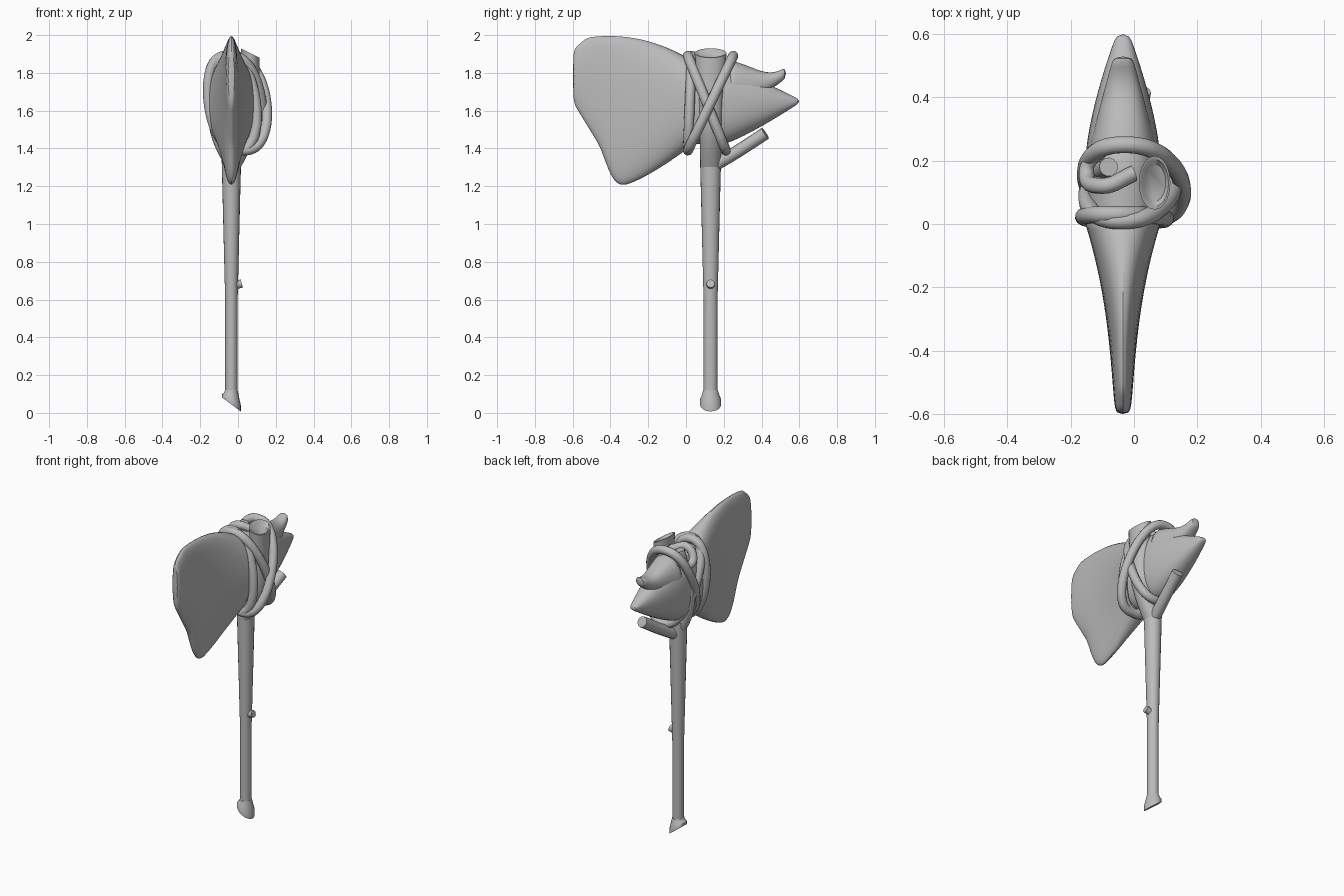
import bpy, bmesh, math
from mathutils import Vector

default_cube = bpy.data.objects.get("Cube")
if default_cube:
    bpy.data.objects.remove(default_cube)

SIDES = 20
MIDDLE = -.035   # x of the handle and stone
SHAFT_Y = .13    # y of the handle

grey = bpy.data.materials.new("plain grey")
grey.use_nodes = True
grey.diffuse_color = (.5, .5, .5, 1)
shader = grey.node_tree.nodes["Principled BSDF"]
shader.inputs["Base Color"].default_value = grey.diffuse_color


def add_object(name, data):
    part = bpy.data.objects.new(name, data)
    bpy.context.collection.objects.link(part)
    bpy.ops.object.select_all(action='DESELECT')
    part.select_set(True)
    bpy.context.view_layer.objects.active = part
    if part.type == 'CURVE':
        bpy.ops.object.convert(target='MESH')
        part = bpy.context.object
    part.data.materials.clear()
    part.data.materials.append(grey)
    bpy.ops.object.shade_smooth_by_angle(angle=math.radians(50))
    return part


def loft(name, rings):
    """Skin a list of equal rings and cap both ends."""
    bm = bmesh.new()
    rows = [[bm.verts.new(point) for point in ring] for ring in rings]
    for lower, upper in zip(rows, rows[1:]):
        for i in range(SIDES):
            j = (i + 1) % SIDES
            bm.faces.new((lower[i], lower[j], upper[j], upper[i]))
    bm.faces.new(rows[0])
    bm.faces.new(rows[-1])
    bmesh.ops.recalc_face_normals(bm, faces=bm.faces)
    mesh = bpy.data.meshes.new(name)
    bm.to_mesh(mesh)
    bm.free()
    return add_object(name, mesh)


def swell(value, power):
    """Push a sine or cosine outward, for squarer ovals."""
    return math.copysign(abs(value) ** power, value)


def oval(centre, across, along, power=1):
    """Ring about a centre, spanned by two half-axis vectors."""
    angles = [math.tau * i / SIDES for i in range(SIDES)]
    return [Vector(centre) + Vector(across) * swell(math.cos(a), power)
            + Vector(along) * swell(math.sin(a), power) for a in angles]


def stone(name, start, end, steps, section):
    """Rounded sections along y; section(y) gives top, bottom, half width."""
    rings = []
    for i in range(steps + 1):
        y = start + (end - start) * i / steps
        top, bottom, half = section(y)
        centre = (MIDDLE, y, (top + bottom) / 2)
        rings.append(oval(centre, (half, 0, 0), (0, 0, (top - bottom) / 2), .85))
    part = loft(name, rings)
    rounding = part.modifiers.new("rounding", 'SUBSURF')
    rounding.levels = rounding.render_levels = 1


def blade_section(y):
    along = (y + .6) / .6
    top = 2 - .7 * (y + .4) ** 2 - .05 * max(0, 1 - 8 * along)
    behind_tip = y + .33
    if behind_tip > 0:
        bottom = 1.2 + .8 * behind_tip ** 1.3
    else:
        ahead = -behind_tip
        bottom = 1.2 + 1.65 * ahead
        # hooked lower corner, then a shallow hollow
        if ahead < .12:
            bottom -= .06 * math.sin(math.pi * ahead / .12)
    half = .02 + .03 * math.sqrt(along) + .07 * along ** 2.5
    return top, bottom, half


def spike_section(y):
    along = max(0, (y - .2) / .4)
    top = 1.86 - .2 * along
    bottom = 1.42 + .22 * along ** 1.2
    half = .02 + .1 * (1 - along ** 1.5)
    return top, bottom, half


def prong_section(y):
    along = (y - .22) / .31
    top = 1.87 - .04 * along - .04 * math.sin(math.pi * along ** 1.8)
    bottom = 1.5 + .27 * along ** .8
    half = .115 - .085 * along
    return top, bottom, half


# Stone head: broad blade in front, jagged spike behind
stone("axe_blade", -.6, .02, 26, blade_section)
stone("back_spike", -.02, .6, 16, spike_section)
stone("back_prong", .22, .53, 9, prong_section)

# Handle shaft, thickening upward from the middle
shaft = []
for i in range(14):
    z = .1 * (i + 1)
    radius = .033 + .025 * max(0, z - .6)
    shaft.append(oval((MIDDLE, SHAFT_Y, z), (radius, 0, 0), (0, radius + .004, 0)))
loft("handle_shaft", shaft)

# Slanted, flared foot
foot = []
for z, size, slope in ((.045, .05, .75), (.07, .05, .6), (.09, .042, .3), (.12, .033, 0)):
    foot.append(oval((MIDDLE, SHAFT_Y, z), (size, 0, -slope * size), (0, size + .006, 0)))
loft("handle_foot", foot)

# Wide fork on the left, opening into a shallow cup
fork = []
for i in range(9):
    rise = i / 8
    swing = .1 * math.sin(math.pi / 2 * min(1, 2 * rise))
    depth = .055 + .03 * rise ** 2
    fork.append(oval((MIDDLE + swing, SHAFT_Y, 1.3 + .605 * rise),
                     (.05, 0, -.025 * rise), (0, depth, 0)))
rim_centre = sum(fork[-1], Vector()) / SIDES
fork.append([point.lerp(rim_centre, .12) for point in fork[-1]])
fork.append([point.lerp(rim_centre, .3) - Vector((0, 0, .02)) for point in fork[-2]])
loft("wide_fork", fork)


def tube(name, points, radius, cyclic=False):
    """Smooth round tube through the points."""
    curve = bpy.data.curves.new(name, 'CURVE')
    curve.dimensions = '3D'
    curve.bevel_depth = radius
    curve.bevel_resolution = 4
    curve.resolution_u = 6
    curve.use_fill_caps = True
    spline = curve.splines.new('BEZIER')
    spline.bezier_points.add(len(points) - 1)
    for knot, point in zip(spline.bezier_points, points):
        knot.co = point
        knot.handle_left_type = knot.handle_right_type = 'AUTO'
    spline.use_cyclic_u = cyclic
    add_object(name, curve)


def vine_loop(name, centre_x, width, centre_y, lean):
    """Loop around the head, leaning along y as it rises."""
    points = []
    for i in range(SIDES):
        angle = math.tau * i / SIDES
        side, rise = swell(math.cos(angle), .85), math.sin(angle)
        points.append((centre_x + width * side - .03 * rise,
                       centre_y + lean * rise,
                       1.64 + .25 * rise))
    tube(name, points, .027, cyclic=True)


# Small branches of the handle
tube("thin_fork", [(MIDDLE, SHAFT_Y, 1.3), (-.12, .14, 1.5), (-.12, .16, 1.7), (-.08, .18, 1.88)], .03)
tube("side_branch", [(MIDDLE, SHAFT_Y, 1.3), (-.01, .25, 1.37), (.02, .42, 1.48)], .034)
tube("handle_knot", [(MIDDLE, SHAFT_Y, .67), (.02, SHAFT_Y, .685)], .022)

# Vines lashed around the head
vine_loop("vine_rising", 0, .15, SHAFT_Y, .12)
vine_loop("vine_falling", -.01, .135, .11, -.1)
vine_loop("vine_front", -.03, .125, .02, .01)
tube("vine_hook", [(0, .16, 1.86), (-.1, .12, 1.88), (-.15, .16, 1.8), (-.1, .24, 1.83)], .025)
